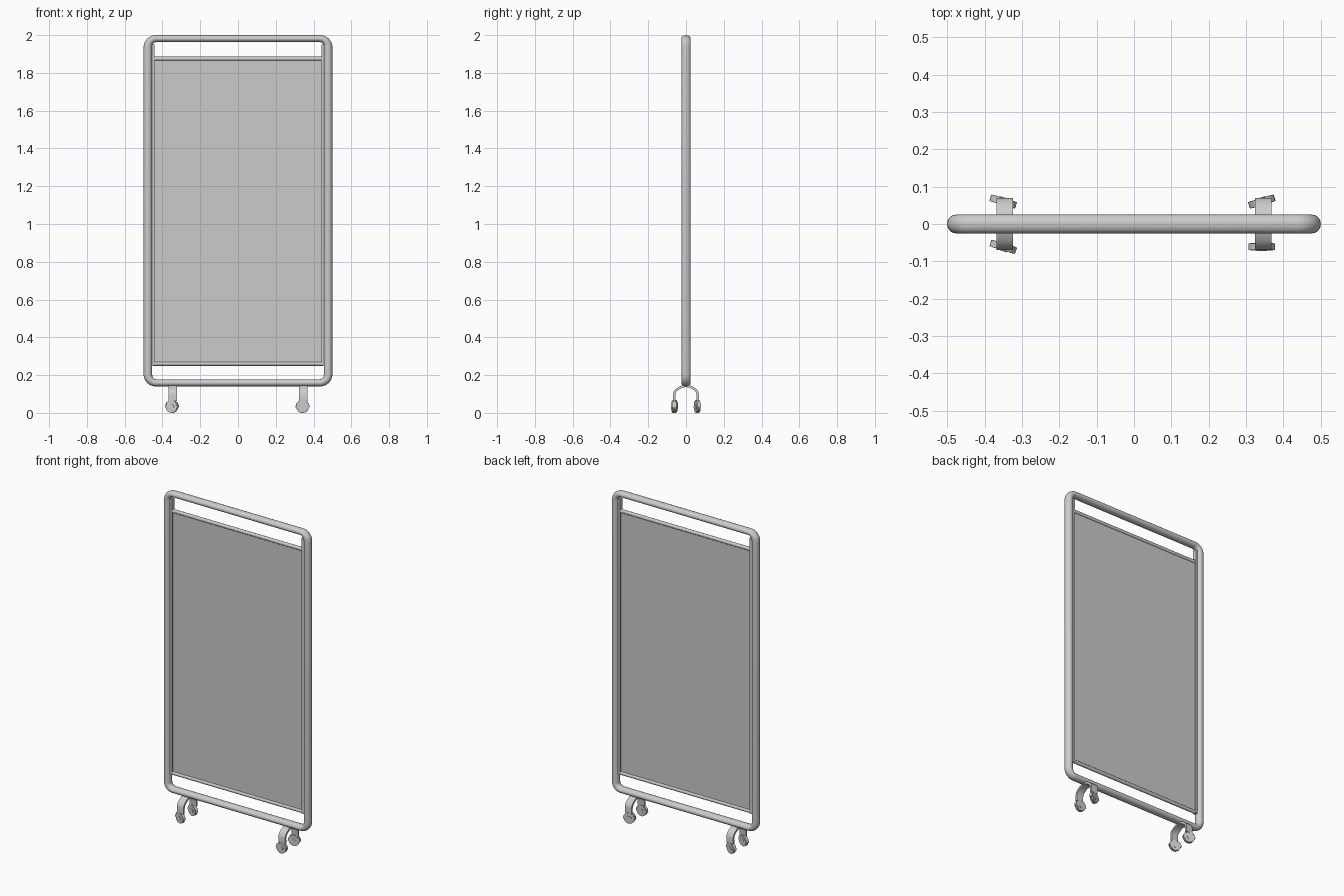
import bpy, bmesh, math
from mathutils import Matrix, Vector

if "Cube" in bpy.data.objects:
    bpy.data.objects.remove(bpy.data.objects["Cube"])

def make(name, bm, angle=35):
    bmesh.ops.recalc_face_normals(bm, faces=bm.faces)
    me = bpy.data.meshes.new(name)
    bm.to_mesh(me)
    bm.free()
    ob = bpy.data.objects.new(name, me)
    bpy.context.collection.objects.link(ob)
    bpy.ops.object.select_all(action='DESELECT')
    ob.select_set(True)
    bpy.context.view_layer.objects.active = ob
    bpy.ops.object.shade_smooth_by_angle(angle=math.radians(angle))
    return ob

def box(name, c, s):
    bm = bmesh.new()
    bmesh.ops.create_cube(bm, size=1, matrix=Matrix.Translation(c) @ Matrix.Diagonal((*s, 1)))
    return make(name, bm)

def cyl(bm, r, depth, m, seg=24):
    return bmesh.ops.create_cone(bm, cap_ends=True, segments=seg, radius1=r, radius2=r,
                                 depth=depth, matrix=m)

def rounded(hx, z0, z1, r, n=8):
    pts = []
    for k, (sx, z) in enumerate([(1, z1 - r), (-1, z1 - r), (-1, z0 + r), (1, z0 + r)]):
        for i in range(n + 1):
            a = math.pi / 2 * (k + i / n)
            pts.append(Vector((sx * (hx - r) + r * math.cos(a), 0, z + r * math.sin(a))))
    return pts

# tubular frame: elliptical section swept between outer and inner outlines
outer = rounded(0.5, 0.14, 2.0, 0.065)
inner = rounded(0.454, 0.178, 1.963, 0.022)
bm = bmesh.new()
rings = []
for o, i in zip(outer, inner):
    mid, half = (o + i) / 2, (o - i) / 2
    rings.append([bm.verts.new(mid + half * math.cos(a) + Vector((0, 0.025 * math.sin(a), 0)))
                  for a in [math.tau * k / 16 for k in range(16)]])
for a, b in zip(rings, rings[1:] + rings[:1]):
    for k in range(16):
        bm.faces.new((a[k], a[k - 1], b[k - 1], b[k]))
make("frame", bm, 50)

# fabric panel, its hem rods and the side rails holding it
box("panel", (0, 0, 1.067), (0.9, 0.006, 1.63))
for name, z in (("top_hem", 1.875), ("bottom_hem", 0.26)):
    bm = bmesh.new()
    cyl(bm, 0.011, 0.9, Matrix.Translation((0, 0, z)) @ Matrix.Rotation(math.pi / 2, 4, 'Y'), 12)
    make(name, bm, 40)
for side, s in (("left", -1), ("right", 1)):
    box(side + "_rail", (s * 0.449, 0, 1.1), (0.014, 0.022, 1.7))

# bent strap legs straddling the bottom bar
half = [(0.0, 0.143), (0.022, 0.139), (0.045, 0.126), (0.059, 0.112), (0.063, 0.095), (0.063, 0.062)]
path = [Vector((-y, z)) for y, z in reversed(half)] + [Vector(p) for p in half[1:]]
for side, x in (("left", -0.346), ("right", 0.346)):
    bm = bmesh.new()
    sections = []
    for i, p in enumerate(path):
        t = (path[min(i + 1, len(path) - 1)] - path[max(i - 1, 0)]).normalized()
        n = Vector((-t.y, t.x)) * 0.0065
        sections.append([bm.verts.new((x + dx, p.x + s * n.x, p.y + s * n.y))
                         for dx, s in ((-0.0225, 1), (0.0225, 1), (0.0225, -1), (-0.0225, -1))])
    for a, b in zip(sections, sections[1:]):
        for k in range(4):
            bm.faces.new((a[k], a[k - 1], b[k - 1], b[k]))
    bm.faces.new(sections[0])
    bm.faces.new(sections[-1])
    make(side + "_leg", bm)

# casters: twin wheels, hub and a curved hood, each swivelled a little
def caster(name, x, y, turn):
    place = Matrix.Translation((x, y, 0.032)) @ Matrix.Rotation(math.radians(turn), 4, 'Z')
    lie = Matrix.Rotation(math.pi / 2, 4, 'X')
    bm = bmesh.new()
    for s in (-1, 1):
        cyl(bm, 0.032, 0.008, place @ Matrix.Translation((0, s * 0.0055, 0)) @ lie)
    bmesh.ops.bevel(bm, geom=[e for e in bm.edges if any(len(f.verts) > 4 for f in e.link_faces)],
                    offset=0.0015, segments=2, affect='EDGES')
    cyl(bm, 0.014, 0.023, place @ lie, 16)
    make(name + "_wheels", bm)
    bm = bmesh.new()
    rows = []
    for i in range(13):
        a = math.radians(-5 + 190 * i / 12)
        rows.append([bm.verts.new(place @ Vector((r * math.cos(a), w, r * math.sin(a))))
                     for r, w in ((0.036, -0.009), (0.036, 0.009), (0.031, 0.009), (0.031, -0.009))])
    for a, b in zip(rows, rows[1:]):
        for k in range(4):
            bm.faces.new((a[k], a[k - 1], b[k - 1], b[k]))
    bm.faces.new(rows[0])
    bm.faces.new(rows[-1])
    make(name + "_hood", bm)

caster("back_left", -0.35, 0.06, -17)
caster("front_left", -0.35, -0.061, -17)
caster("back_right", 0.342, 0.06, 17)
caster("front_right", 0.342, -0.061, 0)
